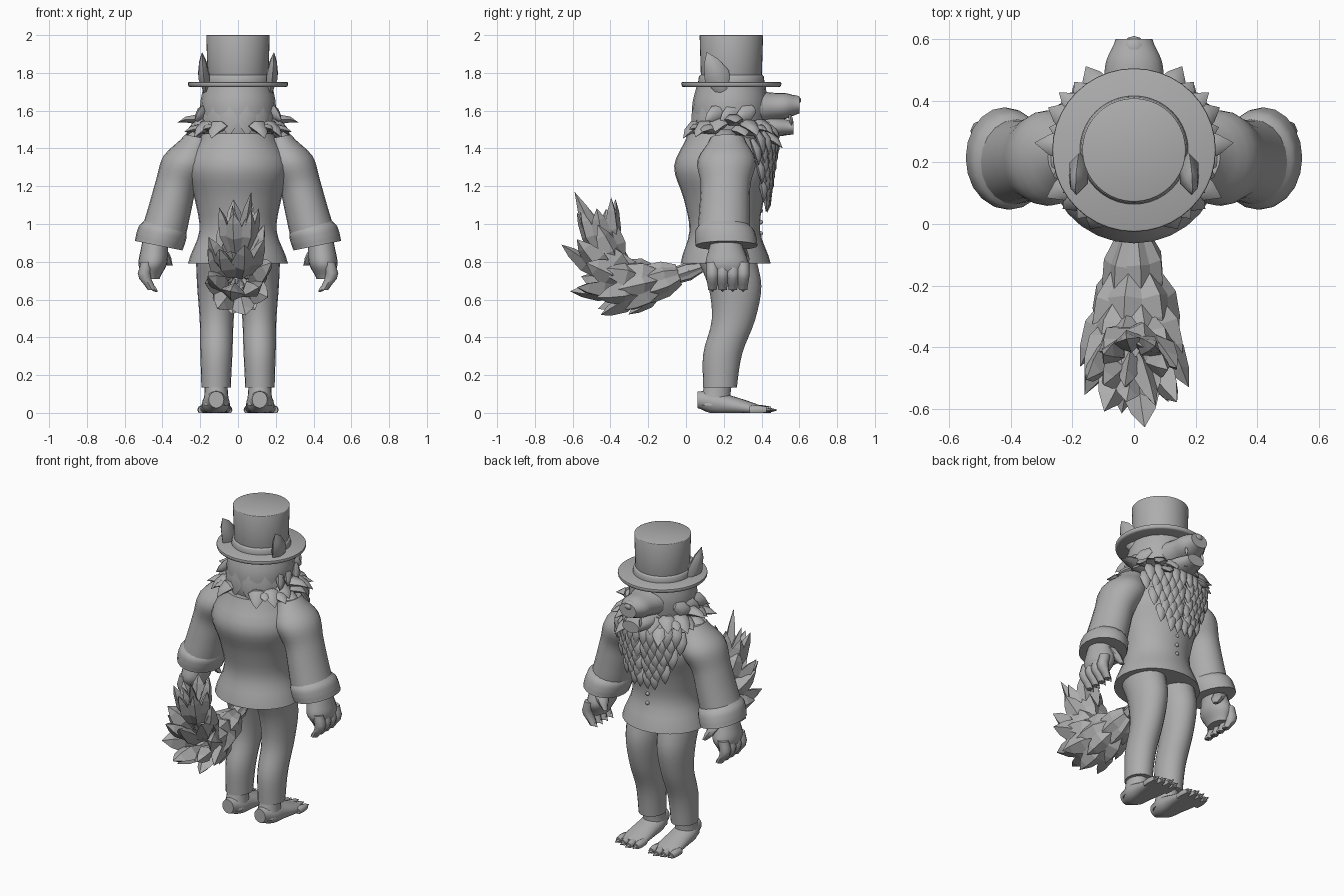
import bpy, bmesh, math, random
from mathutils import Vector

random.seed(4)
default_cube = bpy.data.objects.get("Cube")
if default_cube:
    bpy.data.objects.remove(default_cube, do_unlink=True)

GREY = (.42, .42, .42, 1)
RIGHTWARD, FORWARD, UPWARD = Vector((1, 0, 0)), Vector((0, 1, 0)), Vector((0, 0, 1))
grey = bpy.data.materials.new("plain grey")
grey.use_nodes = True
grey.diffuse_color = GREY
grey.node_tree.nodes["Principled BSDF"].inputs["Base Color"].default_value = GREY


def finish(name, bm, mirror=False, smooth=True):
    """Turn a bmesh into a named, shaded and optionally mirrored object."""
    bmesh.ops.recalc_face_normals(bm, faces=bm.faces)
    mesh = bpy.data.meshes.new(name)
    bm.to_mesh(mesh)
    bm.free()
    mesh.materials.append(grey)
    part = bpy.data.objects.new(name, mesh)
    bpy.context.collection.objects.link(part)
    if smooth:
        bpy.ops.object.select_all(action="DESELECT")
        part.select_set(True)
        bpy.context.view_layer.objects.active = part
        bpy.ops.object.shade_smooth_by_angle(angle=math.radians(50))
    if mirror:
        part.modifiers.new("Other side", "MIRROR")


def blend(values, t):
    """Smooth curve through evenly spaced values."""
    last = len(values) - 1
    i = min(int(t * last), last - 1)
    f = t * last - i
    a, b, c, d = (values[max(0, min(i + step, last))] for step in (-1, 0, 1, 2))
    return b + f / 2 * (c - a + f * (2 * a - 5 * b + 4 * c - d + f * (3 * (b - c) + d - a)))


def skin(bm, loops):
    """Join neighbouring loops of vertices with faces."""
    for low, high in zip(loops, loops[1:]):
        for k, vert in enumerate(low):
            n = (k + 1) % len(low)
            bm.faces.new((vert, low[n], high[n], high[k]))


def limb(bm, start, end, widths, depth=(1, 1), bow=Vector(), sway=(0, .5, 1, .5, 0),
         lying=False, slope=0, sides=20, rings=16):
    """Tapering oval form between two points, stacked upright or lying forward."""
    start, end = Vector(start), Vector(end)
    thick = UPWARD if lying else FORWARD
    loops = []
    for j in range(rings + 1):
        t = j / rings
        centre = start.lerp(end, t) + bow * blend(sway, t)
        wide = blend(widths, t)
        deep = wide * (depth[0] + (depth[-1] - depth[0]) * t)
        loop = []
        for k in range(sides):
            angle = math.tau * k / sides
            across = wide * math.cos(angle)
            spot = centre + RIGHTWARD * across + thick * deep * math.sin(angle)
            spot.z = max(spot.z + slope * across, 0)
            loop.append(bm.verts.new(spot))
        loops.append(loop)
    skin(bm, loops)
    bm.faces.new(loops[0])
    bm.faces.new(loops[-1])


def single_limb(name, *shape, mirror=False, **options):
    bm = bmesh.new()
    limb(bm, *shape, **options)
    finish(name, bm, mirror)


def tuft(bm, base, tip, width, depth, up, sides=4, bulge=0):
    """Pointed lock of fur: widest near the middle, ending in a sharp tip."""
    base, tip = Vector(base), Vector(tip)
    along = (tip - base).normalized()
    side = along.cross(Vector(up)).normalized()
    out = side.cross(along)
    loops = []
    for t, scale in ((0, .5), (.4, 1), (.75, .6)):
        mid = base.lerp(tip, t) + out * bulge * math.sin(math.pi * t)
        loop = []
        for k in range(sides):
            angle = math.tau * k / sides
            spread = side * width * math.cos(angle) + out * depth * math.sin(angle)
            loop.append(bm.verts.new(mid + spread * scale))
        loops.append(loop)
    skin(bm, loops)
    bm.faces.new(loops[0])
    end = bm.verts.new(tip)
    for k, vert in enumerate(loops[-1]):
        bm.faces.new((vert, loops[-1][(k + 1) % sides], end))


def ball(bm, centre, radius, squash=1):
    made = bmesh.ops.create_uvsphere(bm, u_segments=12, v_segments=8, radius=radius)
    for vert in made["verts"]:
        vert.co.z *= squash
        vert.co += Vector(centre)


# Top hat: crown, band and brim, all discs sharing one axis
def hat_disc(name, bottom, top, radius, top_radius, rounding):
    bm = bmesh.new()
    bmesh.ops.create_cone(bm, cap_ends=True, segments=40, radius1=radius,
                          radius2=top_radius, depth=top - bottom)
    rims = [e for e in bm.edges if abs(e.verts[0].co.z - e.verts[1].co.z) < rounding / 2]
    bmesh.ops.bevel(bm, geom=rims, offset=rounding, segments=2, affect="EDGES", profile=.5)
    bmesh.ops.translate(bm, verts=bm.verts, vec=(0, .24, (top + bottom) / 2))
    finish(name, bm)


hat_disc("hat_crown", 1.74, 2, .16, .168, .004)
hat_disc("hat_band", 1.74, 1.79, .178, .17, .01)
hat_disc("hat_brim", 1.725, 1.752, .262, .267, .009)

# Head, muzzle, jaw, nose and fangs
single_limb("head", (0, .22, 1.4), (0, .24, 1.75), (.16, .19, .2, .18))
single_limb("muzzle", (0, .32, 1.61), (0, .6, 1.63), (.15, .12, .1, .09, .06),
            depth=(.75, .75), lying=True)
single_limb("lower_jaw", (0, .3, 1.52), (0, .57, 1.51), (.13, .1, .085, .06),
            depth=(.6, .6), lying=True)
bm = bmesh.new()
ball(bm, (0, .57, 1.655), .04, .7)
finish("nose", bm)
bm = bmesh.new()
tuft(bm, (.06, .55, 1.58), (.06, .56, 1.52), .012, .012, FORWARD)
finish("fangs", bm, mirror=True)

# Ears poking up through the brim
bm = bmesh.new()
tuft(bm, (.165, .2, 1.7), (.19, .11, 1.91), .07, .035, RIGHTWARD, 6, .005)
tuft(bm, (.195, .18, 1.75), (.2, .12, 1.87), .035, .015, RIGHTWARD)
finish("ears", bm, mirror=True)

# Hair on the nape and cheeks
bm = bmesh.new()
for step in range(3):
    out = Vector((math.sin(.25 + step * .5), -math.cos(.25 + step * .5), 0))
    nape = Vector((0, .23, 1.65)) + out * .18
    tuft(bm, nape, nape + out * .02 - UPWARD * .19, .055, .02, out)
    cheek = Vector((.17, .2 + step * .08, 1.61))
    tuft(bm, cheek, cheek + Vector((.06, -.1, -.06)), .045, .025, RIGHTWARD, 6)
finish("head_hair", bm, mirror=True)

# Fur ruff: two layers of broad tufts over the shoulders
bm = bmesh.new()
for row in range(2):
    for k in range(7):
        angle = math.radians(22 * k + 11 * row - 60)
        out = Vector((math.cos(angle), math.sin(angle), 0))
        centre = Vector((0, .23, 1.52 - row * .05))
        tip = centre + out * random.uniform(.27, .33) + UPWARD * random.uniform(-.08, .04)
        tuft(bm, centre + out * .14, tip, .055, .03, UPWARD, 6, .03)
finish("shoulder_ruff", bm, mirror=True)

# Bib of fur narrowing down the chest
bm = bmesh.new()
for row in range(7):
    for k in range(5 - row // 2):
        x = .02 + k * .05 + row % 2 * .02
        root = Vector((x * .9, .445 - row * .005 - x * x * 1.6, 1.5 - row * .05))
        tuft(bm, root, root + Vector((.01, .04 - row * .004, -.14)), .036, .022, (x, .5, 0), 6, .015)
finish("chest_fur", bm, mirror=True)

# Jacket body and buttons
single_limb("jacket", (0, .21, .79), (0, .19, 1.48), (.265, .205, .23, .275, .19),
            depth=(.9, .95), sides=28)
bm = bmesh.new()
for step in range(3):
    ball(bm, (0, .395, .95 + step * .06), .012)
finish("buttons", bm)

# Sleeves ending in flared cuffs
single_limb("sleeves", (.21, .22, 1.46), (.39, .2, .97), (.07, .125, .108, .11, .115),
            depth=(1.25, 1.2), bow=RIGHTWARD * .025, slope=.2, mirror=True)
single_limb("cuffs", (.385, .2, 1.01), (.42, .215, .885), (.1, .125, .129, .126),
            depth=(1.2, 1.3), slope=.2, mirror=True)

# Paws with curled fingers, claws and a thumb
single_limb("palms", (.435, .21, .94), (.46, .22, .71), (.065, .072, .075, .045),
            depth=(1.1, 1.7), mirror=True)
bm = bmesh.new()
for k in range(4):
    y = .14 + k * .054
    limb(bm, (.48, y, .8), (.455, y, .65), (.034, .034, .022), bow=RIGHTWARD * .03,
         sides=8, rings=5)
    tuft(bm, (.46, y, .67), (.425, y, .64), .014, .014, FORWARD)
limb(bm, (.42, .28, .87), (.36, .32, .78), (.04, .035, .015), sides=8, rings=5)
finish("fingers", bm, mirror=True)

# Trousers: thighs forward, calves set back
single_limb("trouser_legs", (.116, .18, .135), (.11, .21, .85), (.078, .085, .09, .105, .113),
            depth=(1.15, 1.4), bow=FORWARD * .07, sway=(0, .1, .8, .8, 0), mirror=True)

# Bare feet with ankles, spread toes and claws
single_limb("ankles", (.115, .15, .04), (.116, .175, .18), (.068, .062, .06),
            depth=(1.2, 1.2), mirror=True)
single_limb("feet", (.115, .06, .07), (.12, .41, .01), (.04, .07, .075, .08, .08),
            depth=(1.1, .3), lying=True, mirror=True)
bm = bmesh.new()
for k in range(4):
    toe = Vector((.055 + k * .045, .45 - abs(k - 1) * .012, .015))
    limb(bm, toe - FORWARD * .09, toe, (.022, .026, .018), lying=True, sides=8, rings=4)
    tuft(bm, toe - FORWARD * .02, toe + FORWARD * .035, .012, .01, UPWARD)
finish("toes", bm, mirror=True)

# Bushy faceted tail: spiky locks fanned around a curved spine
root, under, sweep, end = (Vector((0, y, z)) for y, z in
                           ((.08, .77), (-.17, .69), (-.38, .6), (-.43, .86)))


def along_spine(t):
    first, middle, last = root.lerp(under, t), under.lerp(sweep, t), sweep.lerp(end, t)
    return first.lerp(middle, t).lerp(middle.lerp(last, t), t)


bm = bmesh.new()
for row in range(7):
    t = row / 6
    heading = (along_spine(t + .02) - along_spine(t - .02)).normalized()
    lift = RIGHTWARD.cross(heading)
    spread = .03 + math.sin(t * 2.6) * .12
    for k in range(7):
        angle = math.tau * (k + row % 2 / 2) / 7
        out = RIGHTWARD * math.cos(angle) + lift * math.sin(angle)
        base = along_spine(t) + out * spread * .5
        reach = (.19 + t * .06) * random.uniform(.85, 1.1)
        tuft(bm, base, base + heading * reach + out * spread * .7,
             .03 + spread * .3, .02 + spread * .2, out)
for tip in ((.07, -.59, 1.17), (-.03, -.53, 1.1)):
    tuft(bm, along_spine(.9), tip, .05, .04, RIGHTWARD)
finish("tail", bm, smooth=False)
